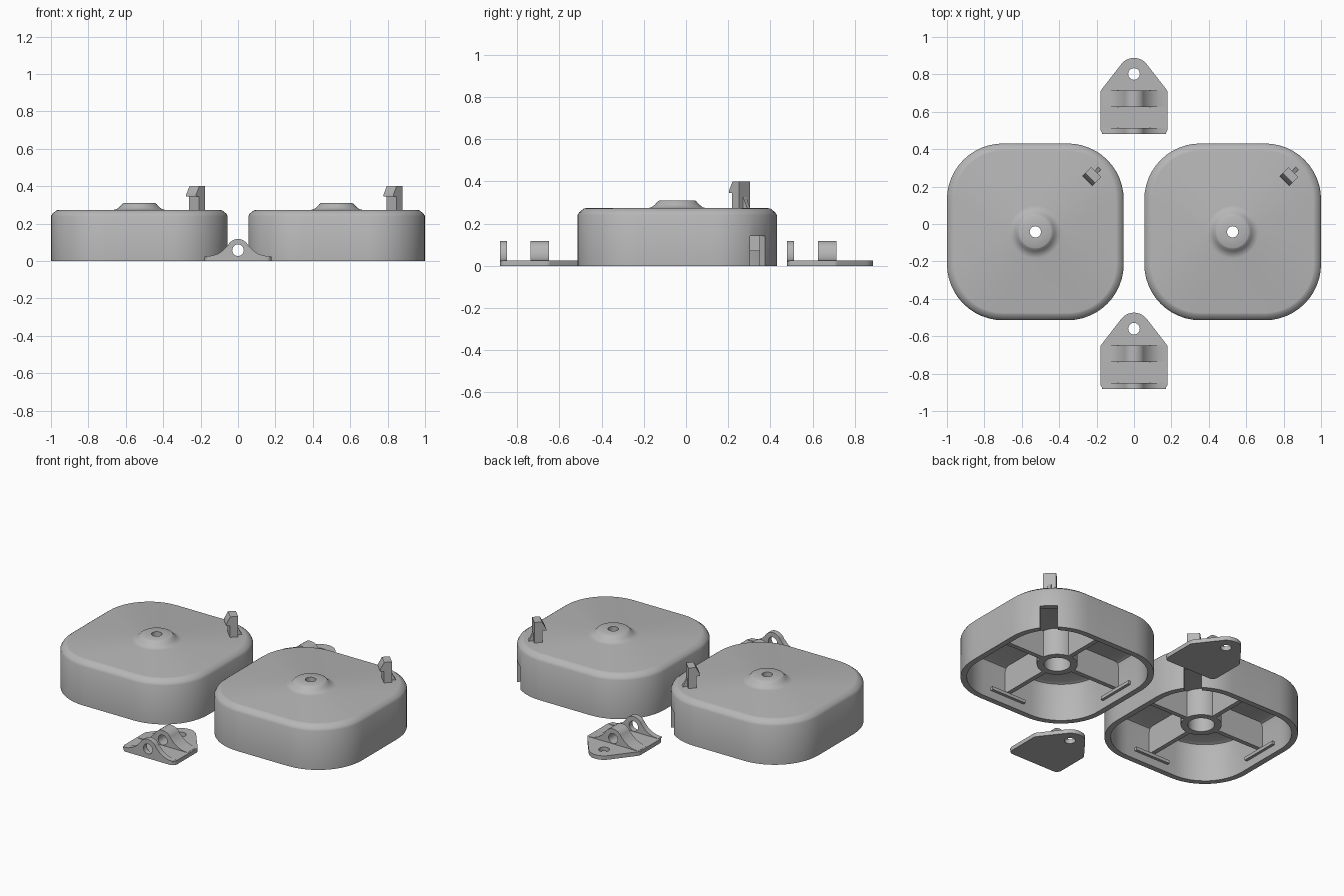
import bpy, bmesh, math
from mathutils import Matrix, Vector

if "Cube" in bpy.data.objects:
    bpy.data.objects.remove(bpy.data.objects["Cube"])

GREY = bpy.data.materials.new("light_grey")
GREY.diffuse_color = (0.47, 0.47, 0.47, 1)
GREY.use_nodes = True
GREY.node_tree.nodes["Principled BSDF"].inputs["Base Color"].default_value = GREY.diffuse_color
CY = -0.042            # y centre of the covers
HALF, RAD = 0.4725, 0.3


def finish(ob, angle=30):
    """Give the part its colour and smooth shading with sharp edges."""
    ob.data.materials.clear()
    ob.data.materials.append(GREY)
    bpy.ops.object.select_all(action='DESELECT')
    ob.select_set(True)
    bpy.context.view_layer.objects.active = ob
    bpy.ops.object.shade_smooth_by_angle(angle=math.radians(angle))
    return ob


def from_bmesh(name, bm):
    bmesh.ops.recalc_face_normals(bm, faces=bm.faces)
    me = bpy.data.meshes.new(name)
    bm.to_mesh(me)
    bm.free()
    ob = bpy.data.objects.new(name, me)
    bpy.context.collection.objects.link(ob)
    return ob


def add_box(bm, size, centre, turn=0):
    m = Matrix.Rotation(turn, 4, 'Z') @ Matrix.Translation(centre) @ Matrix.Diagonal((*size, 1))
    bmesh.ops.create_cube(bm, size=1, matrix=m)


def flat_shape(name, loops, thick):
    """Extruded outline with holes, lying in local xy from z=0 to thick."""
    cu = bpy.data.curves.new(name, 'CURVE')
    cu.dimensions, cu.fill_mode, cu.extrude = '2D', 'BOTH', thick / 2
    for loop in loops:
        sp = cu.splines.new('POLY')
        sp.points.add(len(loop) - 1)
        for p, (x, y) in zip(sp.points, loop):
            p.co = (x, y, 0, 1)
        sp.use_cyclic_u = True
    ob = bpy.data.objects.new(name, cu)
    bpy.context.collection.objects.link(ob)
    bpy.ops.object.select_all(action='DESELECT')
    ob.select_set(True)
    bpy.context.view_layer.objects.active = ob
    bpy.ops.object.convert(target='MESH')
    ob = bpy.context.object
    ob.data.transform(Matrix.Translation((0, 0, thick / 2)))
    return ob


def arc(cx, cy, r, a0, a1, n):
    return [(cx + r * math.cos(math.radians(a0 + (a1 - a0) * i / n)),
             cy + r * math.sin(math.radians(a0 + (a1 - a0) * i / n))) for i in range(n + 1)]


def square_ring(inset):
    """64 points round a rounded square: corner arcs plus straight divisions."""
    c, pts = HALF - RAD, []
    for q in range(4):
        quad = arc(c, c, RAD - inset, 0, 90, 12)
        quad += [(c - 2 * c * i / 4, HALF - inset) for i in (1, 2, 3)]
        rot = Matrix.Rotation(q * math.pi / 2, 2)
        pts += [rot @ Vector(p) for p in quad]
    return pts


def circle_ring(r):
    return arc(0, 0, r, 45 - 6 * 5.625, 405 - 7 * 5.625, 63)


# cover shell: one closed loft over the outside, down the bore and back inside
S, C = square_ring, circle_ring
rings = [(S(0), 0), (S(0), 0.24), (S(0.008), 0.254), (S(0.03), 0.271), (S(0.04), 0.273),
         (C(0.14), 0.273), (C(0.122), 0.277), (C(0.105), 0.29), (C(0.092), 0.305), (C(0.085), 0.309),
         (C(0.03), 0.309), (C(0.03), 0.27), (C(0.075), 0.27), (C(0.075), 0.07), (C(0.115), 0.07),
         (C(0.115), 0.238), (S(0.06), 0.238), (S(0.042), 0.23), (S(0.035), 0.21), (S(0.035), 0)]
bm = bmesh.new()
loops = [[bm.verts.new((x, y, z)) for x, y in pts] for pts, z in rings]
for a, b in zip(loops, loops[1:] + loops[:1]):
    for i in range(64):
        j = (i + 1) % 64
        bm.faces.new((a[i], a[j], b[j], b[i]))
shell = from_bmesh("cover_shell", bm)

# corner slot cut through the wall
bm = bmesh.new()
add_box(bm, (0.2, 0.1, 0.24), (0.54, 0, 0.02), math.pi / 4)
cutter = from_bmesh("slot_cutter", bm)
cutter.hide_render = True
mod = shell.modifiers.new("slot", 'BOOLEAN')
mod.object, mod.operation, mod.solver = cutter, 'DIFFERENCE', 'EXACT'
bpy.context.view_layer.objects.active = shell
shell.select_set(True)
bpy.ops.object.modifier_apply(modifier="slot")
bpy.data.objects.remove(cutter)
finish(shell)

# four inner ribs, each with a small ledge on the wall
bm = bmesh.new()
for k in range(4):
    add_box(bm, (0.345, 0.028, 0.175), (0.275, 0, 0.1575), k * math.pi / 2)
    add_box(bm, (0.02, 0.24, 0.02), (0.43, 0, 0.06), k * math.pi / 2)
ribs = finish(from_bmesh("inner_ribs", bm))

# snap hook on the corner, profile in (outward, up), with a thin gusset
bm = bmesh.new()
hook = [(-0.012, 0.265), (0.034, 0.265), (0.034, 0.4), (-0.01, 0.4), (-0.034, 0.355),
        (-0.034, 0.345), (-0.012, 0.345)]
gusset = [(0.03, 0.265), (0.065, 0.265), (0.03, 0.335)]
turn = Matrix.Translation((0.301, 0.296, 0)) @ Matrix.Rotation(math.pi / 4, 4, 'Z')
for prof, w in ((hook, 0.075), (gusset, 0.02)):
    f = bm.faces.new([bm.verts.new(turn @ Vector((u, -w / 2, z))) for u, z in prof])
    ext = bmesh.ops.extrude_face_region(bm, geom=[f])
    vs = [v for v in ext['geom'] if isinstance(v, bmesh.types.BMVert)]
    bmesh.ops.translate(bm, verts=vs, vec=turn.to_3x3() @ Vector((0, w, 0)))
snap = finish(from_bmesh("snap_hook", bm))

# place both covers
for part in (shell, ribs, snap):
    part.location = (-0.5275, CY, 0)
    twin = part.copy()
    twin.name = part.name + "_right"
    twin.location.x = 0.5275
    bpy.context.collection.objects.link(twin)

# hinge bracket: base plate with rounded nose, and two arched lugs
right = arc(0.15, 0.03, 0.03, -90, 0, 5) + arc(0.15, 0.22, 0.03, 0, 38, 4) + arc(0, 0.322, 0.086, 38, 90, 8)
outline = right + [(-x, y) for x, y in reversed(right[:-1])]
plate = finish(flat_shape("bracket_plate", [outline, arc(0, 0.322, 0.031, 0, 345, 23)], 0.025))

side = [(0.17, 0.02), (0.17, 0.026), (0.135, 0.029), (0.105, 0.04), (0.08, 0.057)]
side += arc(0, 0.058, 0.06, 25, 90, 8)
lug_outline = side + [(-x, z) for x, z in reversed(side[:-1])]
lug_hole = arc(0, 0.058, 0.031, 0, 345, 23)
lugs = []
for name, y, t in (("outer_lug", 0.0, 0.033), ("inner_lug", 0.145, 0.088)):
    lug = flat_shape(name, [lug_outline, lug_hole], t)
    lug.data.transform(Matrix.Translation((0, y + t, 0)) @ Matrix.Rotation(math.pi / 2, 4, 'X'))
    lugs.append(finish(lug))

# place both brackets
for part in [plate] + lugs:
    part.location = (0, -0.882, 0)
    twin = part.copy()
    twin.name = part.name + "_back"
    twin.location.y = 0.48
    bpy.context.collection.objects.link(twin)
